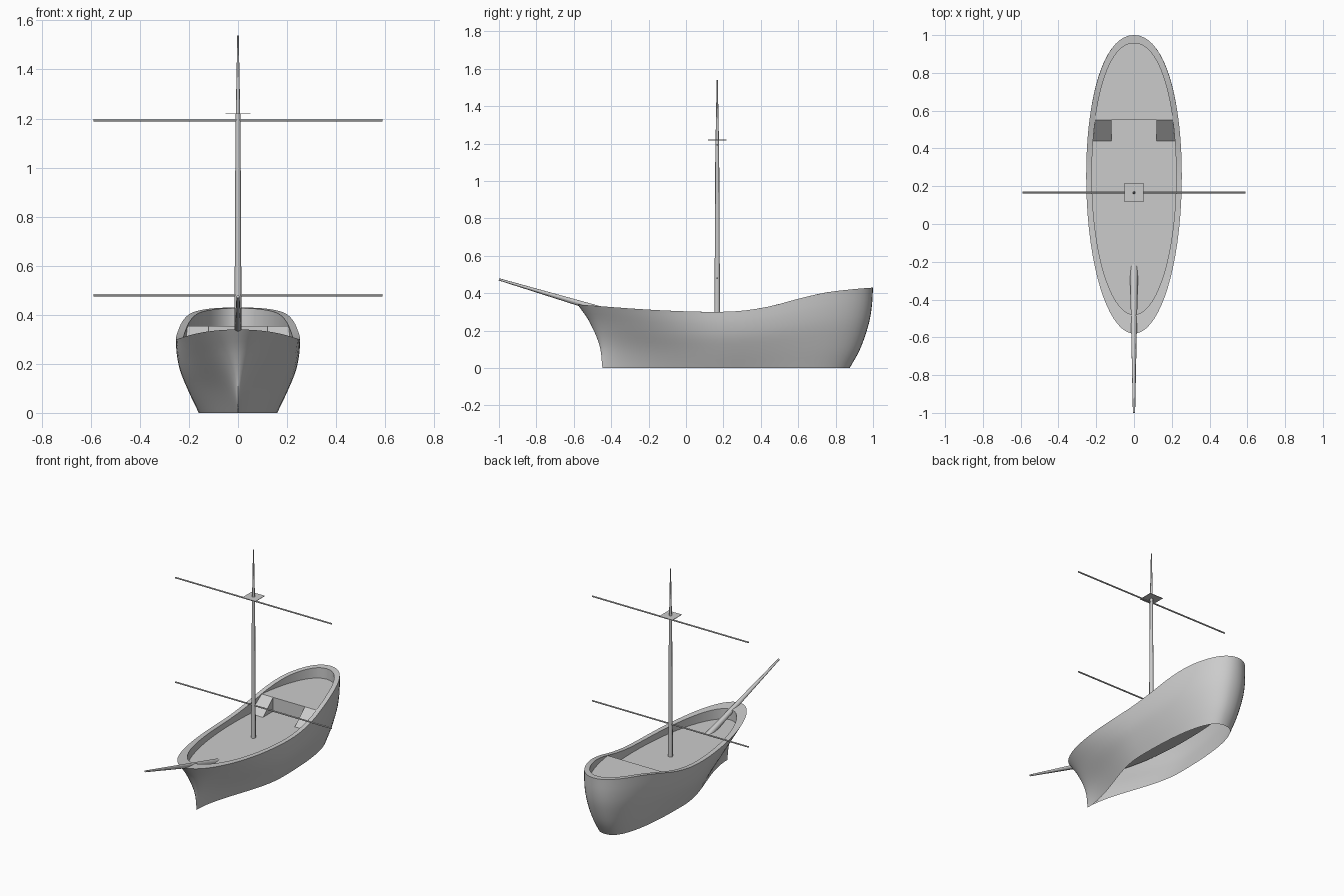
import bpy, bmesh, math
from mathutils import Vector

if "Cube" in bpy.data.objects:
    bpy.data.objects.remove(bpy.data.objects["Cube"])

MID, MAST_Y = 0.25, 0.167
DECK, POOP, POOP_Y = 0.26, 0.355, 0.55
N = 72


def curve(pts, x):
    """Smooth interpolation through (x, value) points."""
    x = min(max(x, pts[0][0]), pts[-1][0])
    n = len(pts)
    slope = []
    for i in range(n):
        a, b = pts[max(i - 1, 0)], pts[min(i + 1, n - 1)]
        slope.append((b[1] - a[1]) / (b[0] - a[0]))
    i = next(k for k in range(n - 1) if x <= pts[k + 1][0])
    (x0, y0), (x1, y1) = pts[i], pts[i + 1]
    h = x1 - x0
    u = (x - x0) / h
    return ((2*u**3 - 3*u**2 + 1) * y0 + (u**3 - 2*u**2 + u) * h * slope[i]
            + (3*u**2 - 2*u**3) * y1 + (u**3 - u**2) * h * slope[i + 1])


SHEER = [(-0.58, 0.34), (-0.4, 0.326), (-0.2, 0.312), (0, 0.303), (0.16, 0.30), (0.3, 0.306),
         (0.45, 0.33), (0.6, 0.37), (0.75, 0.404), (0.9, 0.422), (1.0, 0.43)]
BOW = [(0, -0.447), (0.35, -0.462), (0.73, -0.517), (1, -0.58)]
STERN = [(0, 0.875), (0.23, 0.93), (0.53, 0.975), (0.75, 0.993), (1, 1.0)]
BEAM = [(0, 0.16), (0.3, 0.203), (0.57, 0.236), (0.8, 0.25), (1, 0.253)]


def make(name, verts, faces):
    mesh = bpy.data.meshes.new(name)
    mesh.from_pydata(verts, [], faces)
    ob = bpy.data.objects.new(name, mesh)
    bpy.context.collection.objects.link(ob)
    return ob


def smooth(ob, angle):
    bpy.ops.object.select_all(action='DESELECT')
    ob.select_set(True)
    bpy.context.view_layer.objects.active = ob
    bpy.ops.object.shade_smooth_by_angle(angle=math.radians(angle))


def outline(bow, stern, beam, t):
    """Closed plan outline; sharp bow at t=0, rounded at t=1."""
    pts = []
    for i in range(N):
        a = 2 * math.pi * i / N
        q = -math.cos(a)
        if q < 0:
            y = MID + q * (MID - bow)
            u = 1 + q
            f = (1 - t) * u*u*(3 - 2*u) + t * math.sqrt(max(0, 1 - q*q))
        else:
            y = MID + q * (stern - MID)
            p = 2.5 - 0.35 * t
            f = max(0, 1 - q**p) ** (1 / p)
        side = 0 if i in (0, N // 2) else (1 if i < N // 2 else -1)
        pts.append((side * beam * f, y))
    return pts


# Hull shell, open underneath, with flat rim and inner bulwark wall
top = outline(-0.58, 1.0, 0.253, 1)
inner = outline(-0.48, 0.957, 0.223, 1)
rings = []
LEVELS = 14
for k in range(LEVELS + 1):
    t = k / LEVELS
    ring = outline(curve(BOW, t), curve(STERN, t), curve(BEAM, t), t)
    rings.append([(x, y, t * curve(SHEER, top[i][1])) for i, (x, y) in enumerate(ring)])
rings.append([(x, y, curve(SHEER, y)) for x, y in inner])
rings.append([(x, y, DECK) for x, y in inner])
faces = [(r*N + i, r*N + (i + 1) % N, (r + 1)*N + (i + 1) % N, (r + 1)*N + i)
         for r in range(len(rings) - 1) for i in range(N)]
hull = make("hull", [v for ring in rings for v in ring], faces)
smooth(hull, 40)


# Decks cut from the inner outline at the bulkhead line
def deck(name, z, aft):
    bm = bmesh.new()
    bm.faces.new([bm.verts.new((x, y, z)) for x, y in inner])
    bmesh.ops.bisect_plane(bm, geom=bm.verts[:] + bm.edges[:] + bm.faces[:],
                           plane_co=(0, POOP_Y, 0), plane_no=(0, 1, 0),
                           clear_inner=aft, clear_outer=not aft)
    ob = make(name, [], [])
    bm.to_mesh(ob.data)
    half = max(v.co.x for v in bm.verts if abs(v.co.y - POOP_Y) < 1e-4)
    bm.free()
    return half


deck("main_deck", DECK, False)
half = deck("aft_deck", POOP, True)
make("bulkhead", [(-half, POOP_Y, DECK), (half, POOP_Y, DECK), (half, POOP_Y, POOP),
                  (-half, POOP_Y, POOP)], [(0, 1, 2, 3)])

# Ramps on both sides up to the aft deck
for name, s in (("ramp_right", 1), ("ramp_left", -1)):
    y0 = POOP_Y - 0.11
    make(name, [(s*0.12, y0, DECK), (s*0.217, y0, DECK), (s*half, POOP_Y, POOP),
                (s*0.12, POOP_Y, POOP), (s*0.12, POOP_Y, DECK)],
         [(0, 1, 2, 3)[::s], (0, 3, 4)[::s]])


# Spars: tapered round poles between two points
def spar(name, a, b, r0, r1, sides=8):
    a, b = Vector(a), Vector(b)
    bpy.ops.mesh.primitive_cone_add(vertices=sides, radius1=r0, radius2=r1,
                                    depth=(b - a).length, location=(a + b) / 2)
    ob = bpy.context.object
    ob.name = name
    ob.rotation_euler = (b - a).to_track_quat('Z', 'Y').to_euler()
    smooth(ob, 50)


spar("lower_mast", (0, MAST_Y, DECK), (0, MAST_Y, 1.22), 0.015, 0.010)
spar("top_mast", (0, MAST_Y, 1.22), (0, MAST_Y, 1.54), 0.009, 0.003)
spar("bowsprit", (0, -0.22, 0.242), (0, -1.0, 0.474), 0.022, 0.006)
for name, z in (("lower_yard", 0.48), ("upper_yard", 1.193)):
    spar(name, (-0.59, MAST_Y, z), (0.59, MAST_Y, z), 0.005, 0.005)

# Lookout platform
bpy.ops.mesh.primitive_cube_add(size=1, location=(0, MAST_Y, 1.219))
bpy.context.object.name = "lookout_platform"
bpy.context.object.scale = (0.1, 0.1, 0.003)
